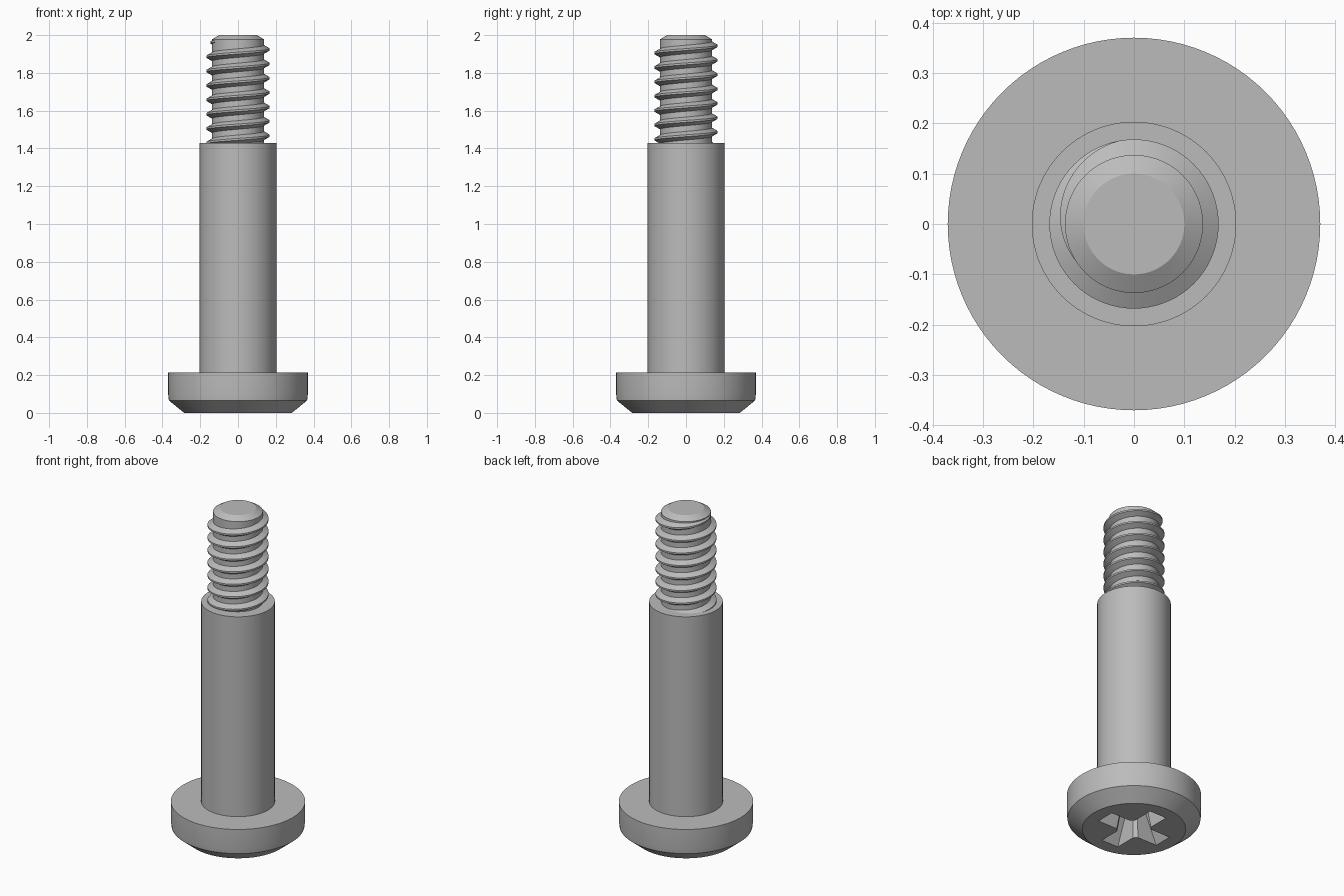
import bpy
import bmesh
from math import sin, cos, pi, radians

SEGMENTS = 96

cube = bpy.data.objects.get("Cube")
if cube:
    bpy.data.objects.remove(cube, do_unlink=True)

steel = bpy.data.materials.new("grey_steel")
steel.use_nodes = True
colour = (0.5, 0.5, 0.5, 1)
steel.diffuse_color = colour
steel.node_tree.nodes["Principled BSDF"].inputs["Base Color"].default_value = colour


def finish(name, bm, smooth=True):
    """Turn a bmesh into a shaded object with the steel colour."""
    bmesh.ops.recalc_face_normals(bm, faces=bm.faces)
    mesh = bpy.data.meshes.new(name)
    bm.to_mesh(mesh)
    bm.free()
    mesh.materials.append(steel)
    obj = bpy.data.objects.new(name, mesh)
    bpy.context.collection.objects.link(obj)
    if smooth:
        shade(obj)
    return obj


def activate(obj):
    bpy.ops.object.select_all(action="DESELECT")
    obj.select_set(True)
    bpy.context.view_layer.objects.active = obj


def shade(obj):
    activate(obj)
    bpy.ops.object.shade_smooth_by_angle(angle=radians(25))


def loft(rings, closed=True):
    """Skin a list of vertex rings and cap both ends."""
    bm = bmesh.new()
    loops = [[bm.verts.new(p) for p in ring] for ring in rings]
    n = len(loops[0])
    for a, b in zip(loops, loops[1:]):
        for i in range(n):
            j = (i + 1) % n
            bm.faces.new((a[i], a[j], b[j], b[i]))
    bm.faces.new(loops[0])
    bm.faces.new(loops[-1])
    return bm


def circle(r, z):
    return [(r * cos(2 * pi * i / SEGMENTS), r * sin(2 * pi * i / SEGMENTS), z)
            for i in range(SEGMENTS)]


def turned(name, profile, smooth=True):
    return finish(name, loft([circle(r, z) for r, z in profile]), smooth)


# Head with a chamfered driving face
head = turned("head", [(0.285, 0), (0.366, 0.066), (0.37, 0.1), (0.37, 0.215)], False)


# Tapered cross recess cut into the driving face
def cross(length, half, corner, z):
    arm = [(length, -half), (length, half), (half + corner, half)]
    points = []
    for k in range(4):
        c, s = round(cos(k * pi / 2)), round(sin(k * pi / 2))
        inner = [(half + corner, -half)] + arm
        points += [(x * c - y * s, x * s + y * c, z) for x, y in inner]
    return points


cutter = finish("recess_cutter", loft([cross(0.213, 0.058, 0.02, -0.01),
                                       cross(0.1, 0.036, 0.015, 0.19)]), False)
cut = head.modifiers.new("recess", "BOOLEAN")
cut.operation = "DIFFERENCE"
cut.solver = "EXACT"
cut.object = cutter
activate(head)
bpy.ops.object.modifier_apply(modifier=cut.name)
bpy.data.objects.remove(cutter, do_unlink=True)
shade(head)

# Plain shoulder and the core of the threaded end
turned("shoulder", [(0.203, 0.212), (0.203, 1.43)])
turned("threaded_core", [(0.137, 1.42), (0.137, 1.978), (0.1, 2.0)])

# Right-hand helical thread that fades into the core at the tip
PITCH, ROOT, CREST = 0.0761, 0.135, 0.168
STEPS = 72
first, last = -7 * STEPS, int(0.6 * STEPS)
fade_from = 0.28 * STEPS
rings = []
for i in range(first, last + 1):
    angle = 2 * pi * i / STEPS
    z = 1.924 + PITCH * i / STEPS
    fade = 1 - max(0, i - fade_from) / (last - fade_from)
    size = 0.04 + 0.96 * fade
    crest = ROOT + (CREST - ROOT) * size
    section = [(ROOT, -0.005 - 0.019 * size), (crest, -0.005),
               (crest, 0.005), (ROOT, 0.005 + 0.019 * size)]
    rings.append([(r * cos(angle), r * sin(angle), z + dz) for r, dz in section])
finish("thread", loft(rings))
